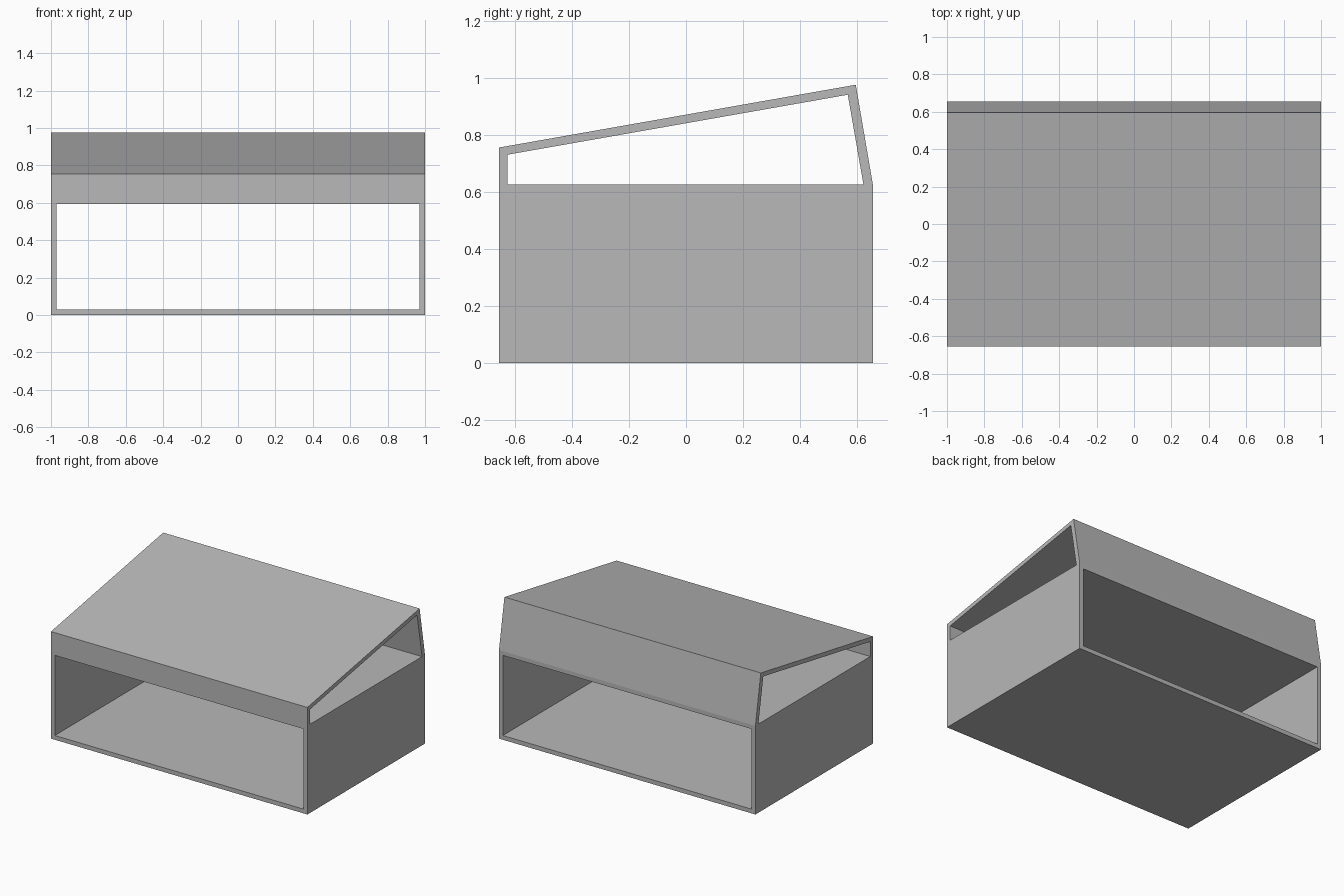
import bpy
import bmesh

cube = bpy.data.objects.get("Cube")
if cube:
    bpy.data.objects.remove(cube, do_unlink=True)

GREY = (0.48, 0.48, 0.48, 1)
grey = bpy.data.materials.new("plain_grey")
grey.use_nodes = True
grey.diffuse_color = GREY
grey.node_tree.nodes["Principled BSDF"].inputs["Base Color"].default_value = GREY

W, D, H, T = 1.0, 0.655, 0.625, 0.03   # half width, half depth, shelf height, wall


def hollow_shell(name, outer, inner, place, half, closed):
    """Extrude the band between two matching outlines from -half to +half."""
    bm = bmesh.new()
    ends = [[[bm.verts.new(place(a, b, s)) for a, b in outline]
             for outline in (outer, inner)] for s in (-half, half)]
    (o0, i0), (o1, i1) = ends
    n = len(outer)
    for k in range(n if closed else n - 1):
        j = (k + 1) % n
        for p, q in ((o0, i0), (i0, i1), (i1, o1), (o1, o0)):
            bm.faces.new((p[k], p[j], q[j], q[k]))
    if not closed:
        for k in (0, n - 1):
            bm.faces.new((o0[k], i0[k], i1[k], o1[k]))
    bmesh.ops.recalc_face_normals(bm, faces=bm.faces)
    mesh = bpy.data.meshes.new(name)
    bm.to_mesh(mesh)
    bm.free()
    mesh.materials.append(grey)
    obj = bpy.data.objects.new(name, mesh)
    bpy.context.collection.objects.link(obj)
    return obj


# Lower compartment, open at the front and back
hollow_shell("lower_compartment",
             [(-W, 0), (W, 0), (W, H), (-W, H)],
             [(T - W, T), (W - T, T), (W - T, H - T), (T - W, H - T)],
             lambda x, z, y: (x, y, z), D, True)

# Sloping upper cover, open at both sides
hollow_shell("sloping_cover",
             [(-D, H), (-D, 0.755), (0.595, 0.975), (D, H)],
             [(T - D, H), (T - D, 0.73), (0.567, 0.94), (0.622, H)],
             lambda y, z, x: (x, y, z), W, False)
